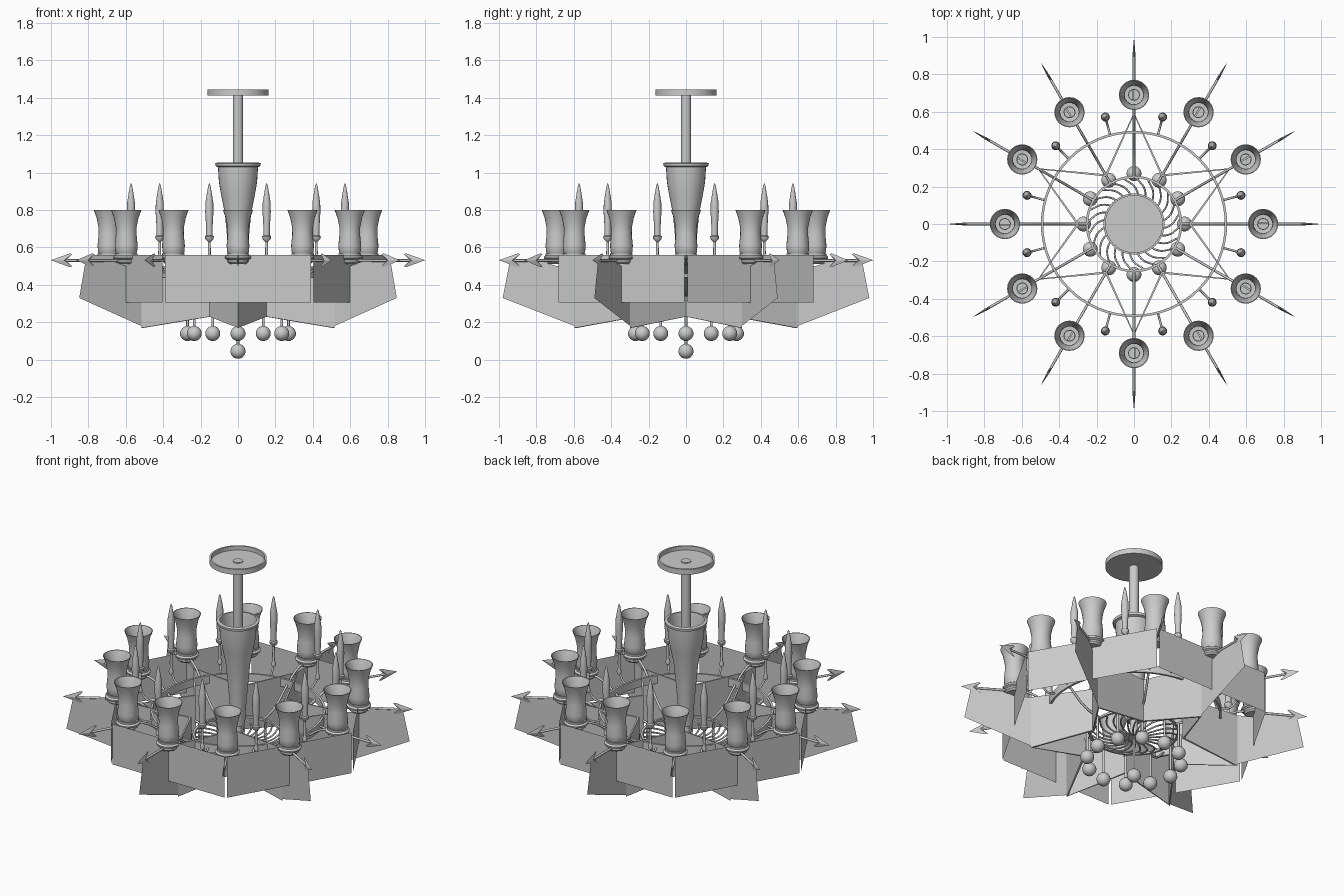
import bpy, bmesh
from math import sin, cos, pi, radians

if "Cube" in bpy.data.objects:
    bpy.data.objects.remove(bpy.data.objects["Cube"])

def mesh_obj(name, verts, faces, smooth=False):
    me = bpy.data.meshes.new(name)
    me.from_pydata(verts, [], faces)
    bm = bmesh.new()
    bm.from_mesh(me)
    bmesh.ops.remove_doubles(bm, verts=bm.verts, dist=1e-5)
    bmesh.ops.recalc_face_normals(bm, faces=bm.faces)
    bm.to_mesh(me)
    bm.free()
    ob = bpy.data.objects.new(name, me)
    bpy.context.collection.objects.link(ob)
    if smooth:
        bpy.ops.object.select_all(action='DESELECT')
        bpy.context.view_layer.objects.active = ob
        ob.select_set(True)
        bpy.ops.object.shade_smooth_by_angle(angle=radians(40))
    return ob

def lathe(name, prof, seg=24):
    v = [(r*cos(2*pi*k/seg), r*sin(2*pi*k/seg), z) for r, z in prof for k in range(seg)]
    f = [(i*seg+k, i*seg+(k+1) % seg, (i+1)*seg+(k+1) % seg, (i+1)*seg+k)
         for i in range(len(prof)-1) for k in range(seg)]
    return mesh_obj(name, v, f, True)

def tube(name, pts, rad, smooth_path=True):
    cu = bpy.data.curves.new(name, 'CURVE')
    cu.dimensions = '3D'
    cu.bevel_depth = rad
    cu.bevel_resolution = 2
    cu.resolution_u = 5
    cu.use_fill_caps = True
    s = cu.splines.new('BEZIER')
    s.bezier_points.add(len(pts)-1)
    for b, p in zip(s.bezier_points, pts):
        b.co = p
        b.handle_left_type = b.handle_right_type = 'AUTO' if smooth_path else 'VECTOR'
    ob = bpy.data.objects.new(name, cu)
    bpy.context.collection.objects.link(ob)
    return ob

def ring_copies(ob, n, start=0.0, loc=(0, 0, 0)):
    # place the object and its linked copies evenly about the z axis
    for k in range(n):
        o = ob if k == 0 else ob.copy()
        if k:
            bpy.context.collection.objects.link(o)
        a = radians(start) + 2*pi*k/n
        o.location = (loc[0]*cos(a), loc[0]*sin(a), loc[2])
        o.rotation_euler = (0, 0, a)

def polar(r, deg, z):
    return (r*cos(radians(deg)), r*sin(radians(deg)), z)

# ceiling dish, hanging rod and open central vase
lathe("ceiling_dish", [(0, 1.412), (.163, 1.412), (.163, 1.445), (.152, 1.445), (.152, 1.42), (0, 1.42)], 40)
lathe("hanging_rod", [(0, .5), (.028, .5), (.028, 1.42), (.028, 1.425), (0, 1.425)], 20)
lathe("central_vase", [(0, .40), (.04, .40), (.045, .50), (.055, .62), (.07, .78), (.09, .88), (.102, .95),
                       (.107, 1.03), (.12, 1.035), (.122, 1.05), (.105, 1.055), (.098, 1.02),
                       (.09, .93), (.06, .8), (0, .79)], 32)
lathe("lower_stem", [(0, .28), (.03, .28), (.03, .34), (.02, .36), (.025, .41), (0, .41)], 16)

# hexagonal wall of thin panels with narrow gaps at the corners
a, h = .69, .39
wall = mesh_obj("wall_panel", [(a, -h, .305), (a, h, .305), (a, h, .56), (a, -h, .56)], [(0, 1, 2, 3)])
ring_copies(wall, 6, 30)

# radial fins
fin = mesh_obj("outer_fin", [(.57, 0, .17), (.98, 0, .33), (.94, 0, .535), (.78, 0, .53), (.69, 0, .50), (.57, 0, .50)],
               [(0, 1, 2, 3, 4, 5)])
ring_copies(fin, 6, 30)

# inner six-pointed star of folded panels
v, f = [], []
for k in range(12):
    out = k % 2
    r = .59 if out else .30
    v += [polar(r, 30*k, .17 if out else .23), polar(r, 30*k, .50)]
    j = (k+1) % 12
    f.append((2*k, 2*j, 2*j+1, 2*k+1))
star = mesh_obj("star_panels", v, f)
m = star.modifiers.new("thickness", 'SOLIDIFY')
m.thickness = .014
m.offset = 0

# ring band and small lower hoop
lathe("ring_band", [(.485, .44), (.498, .44), (.498, .49), (.485, .49), (.485, .44)], 64)
lathe("lower_hoop", [(.245, .325), (.258, .325), (.258, .338), (.245, .338), (.245, .325)], 48)

# swirling ribs of the basket
rib = tube("basket_rib", [polar(.03, 0, .29), polar(.11, 3, .295), polar(.19, 12, .31), polar(.25, 28, .332)], .005)
ring_copies(rib, 24)

# lamp arms ending in arrow spikes
arm = tube("lamp_arm", [(.25, 0, .33), (.36, 0, .36), (.49, 0, .46), (.60, 0, .525), (.70, 0, .53), (.92, 0, .53)], .007)
ring_copies(arm, 12)
spike = mesh_obj("arrow_spike", [(1, 0, .532), (.90, 0, .568), (.885, 0, .565), (.92, 0, .53), (.885, 0, .498), (.90, 0, .495),
                                 (.93, .006, .531), (.93, -.006, .531)],
                 [(i, (i+1) % 6, c) for c in (6, 7) for i in range(6)])
ring_copies(spike, 12)

# lamp cups with a seat and an inner plate
cup = lathe("lamp_cup", [(.048, .56), (.058, .575), (.061, .61), (.055, .67), (.056, .71), (.066, .76), (.081, .80),
                         (.077, .80), (.062, .76), (.051, .71), (.050, .67), (.055, .61), (.05, .58), (0, .575)])
ring_copies(cup, 12, 0, (.69, 0, 0))
seat = lathe("cup_seat", [(0, .512), (.045, .512), (.055, .522), (.055, .533), (.068, .54), (.07, .55),
                          (.06, .558), (.06, .568), (0, .57)])
ring_copies(seat, 12, 0, (.69, 0, 0))
socket = lathe("lamp_socket", [(0, .57), (.032, .57), (.032, .60), (.027, .60), (.027, .58), (0, .58)], 16)
ring_copies(socket, 12, 0, (.69, 0, 0))
plate = mesh_obj("socket_plate", [(-.028, 0, .57), (.028, 0, .57), (.028, 0, .61), (-.028, 0, .61)], [(0, 1, 2, 3)])
plate.modifiers.new("thickness", 'SOLIDIFY').thickness = .01
ring_copies(plate, 12, 0, (.69, 0, 0))

# candles on short arms between the cups
candle = lathe("candle", [(0, .50), (.012, .505), (.014, .52), (.007, .54), (.008, .57), (.007, .63), (.022, .645),
                          (.024, .66), (.017, .665), (.018, .72), (.022, .79), (.021, .84), (.013, .89), (.006, .93), (0, .945)], 14)
ring_copies(candle, 12, 15, (.592, 0, 0))
c_arm = tube("candle_arm", [(.492, 0, .465), (.54, 0, .46), (.592, 0, .51)], .006)
ring_copies(c_arm, 12, 15)

# hanging balls with their rods
def ball_profile(zc, ztop, r=.04):
    p = [(r*sin(pi*i/12), zc - r*cos(pi*i/12)) for i in range(12)]
    return p + [(.007, zc + r), (.007, ztop), (0, ztop)]
ball = lathe("hanging_ball", ball_profile(.14, .335), 20)
ring_copies(ball, 12, 0, (.27, 0, 0))
lathe("center_ball", ball_profile(.045, .29), 20).location.z = -.005 + .005
